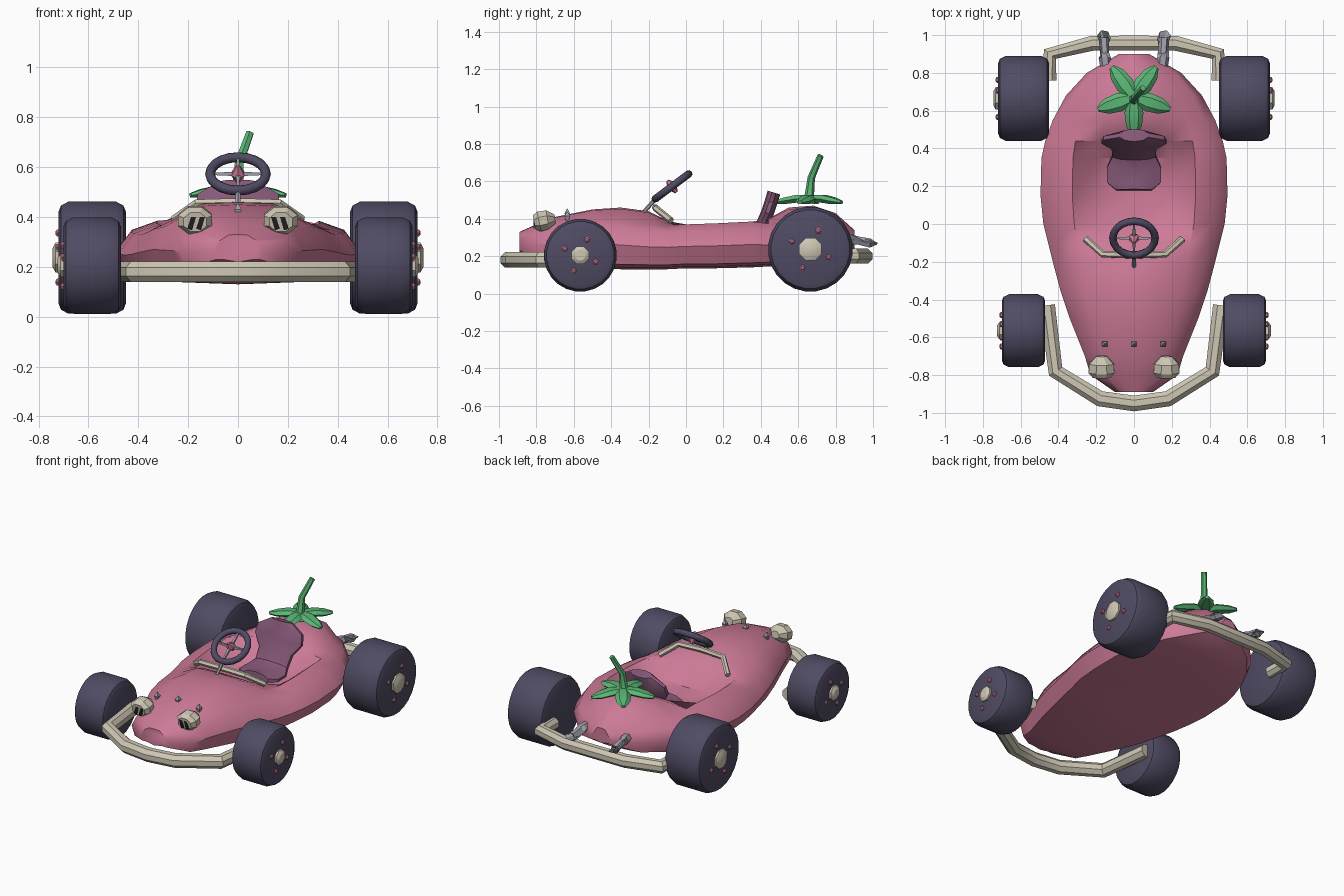
import bpy, bmesh
from math import sin, cos, pi, radians
from mathutils import Vector

if "Cube" in bpy.data.objects:
    bpy.data.objects.remove(bpy.data.objects["Cube"])

X, Y, Z = Vector((1, 0, 0)), Vector((0, 1, 0)), Vector((0, 0, 1))


def material(name, r, g, b):
    m = bpy.data.materials.new(name)
    m.use_nodes = True
    m.diffuse_color = (r, g, b, 1)
    m.node_tree.nodes["Principled BSDF"].inputs["Base Color"].default_value = (r, g, b, 1)
    return m


pink = material("berry pink", .61, .195, .31)
rubber = material("dark rubber", .08, .07, .125)
cream = material("cream", .62, .57, .455)
green = material("leaf green", .105, .47, .18)
plum = material("plum seat", .24, .1, .19)
steel = material("steel grey", .35, .34, .4)
black = material("black", .013, .012, .013)


def smooth(obj, angle):
    bpy.ops.object.select_all(action='DESELECT')
    obj.select_set(True)
    bpy.context.view_layer.objects.active = obj
    bpy.ops.object.shade_smooth_by_angle(angle=radians(angle))


def loft(name, rings, mat, angle=35):
    """Skin a row of equal rings and cap both ends."""
    bm = bmesh.new()
    rows = [[bm.verts.new(p) for p in ring] for ring in rings]
    n = len(rows[0])
    for a, b in zip(rows, rows[1:]):
        for i in range(n):
            j = (i + 1) % n
            bm.faces.new((a[i], a[j], b[j], b[i]))
    bm.faces.new(rows[0])
    bm.faces.new(rows[-1])
    bmesh.ops.recalc_face_normals(bm, faces=bm.faces)
    mesh = bpy.data.meshes.new(name)
    bm.to_mesh(mesh)
    bm.free()
    mesh.materials.append(mat)
    obj = bpy.data.objects.new(name, mesh)
    bpy.context.collection.objects.link(obj)
    smooth(obj, angle)
    return obj


def sweep(name, path, radii, mat, sides=8, ref=Z, angle=35):
    """Sweep an ellipse along a path; radii are a number, or (along ref, across) per point."""
    pts = [Vector(p) for p in path]
    if not isinstance(radii, list):
        radii = [radii] * len(pts)
    rings = []
    for i, p in enumerate(pts):
        a = (p - pts[i - 1]).normalized() if i else (pts[1] - p).normalized()
        b = (pts[i + 1] - p).normalized() if i + 1 < len(pts) else a
        t = (a + b).normalized()
        u = (ref - t * ref.dot(t)).normalized()
        v = t.cross(u)
        r = radii[i] if isinstance(radii[i], tuple) else (radii[i], radii[i])
        rings.append([p + u * r[0] * cos(k) + v * r[1] * sin(k)
                      for k in [2 * pi * (s + .5) / sides for s in range(sides)]])
    return loft(name, rings, mat, angle)


def mirrored(half):
    """Complete a path given from its +x end to the centre line."""
    return half + [(-x, y, z) for x, y, z in reversed(half) if x]


# Body: stations of y, half width, underside, shoulder height, centre height
stations = [
    (-.89, .1, .22, .31, .33), (-.8, .23, .18, .34, .37), (-.7, .26, .16, .37, .41),
    (-.5, .34, .14, .4, .45), (-.35, .39, .13, .39, .46), (-.2, .43, .13, .37, .44),
    (-.1, .455, .13, .365, .39), (0, .48, .135, .37, .27), (.15, .495, .135, .375, .25),
    (.35, .49, .14, .385, .25), (.44, .47, .145, .375, .4), (.55, .43, .15, .37, .46),
    (.68, .36, .16, .38, .47), (.8, .25, .18, .36, .43), (.9, .08, .24, .3, .34)]


def body_ring(y, w, low, rim, mid):
    side = (low + rim) / 2
    half = [(.38, mid * .9 + rim * .1), (.66, rim), (.87, rim - .3 * (rim - side)),
            (1, side), (.9, low + .2 * (side - low)), (.6, low + .01)]
    return ([(0, y, mid)] + [(w * f, y, z) for f, z in half] + [(0, y, low)]
            + [(-w * f, y, z) for f, z in reversed(half)])


loft("body", [body_ring(*s) for s in stations], pink, 40)

# Seat pan and backrest in one curved piece
seat = [(.18, .27, .1), (.22, .265, .15), (.3, .265, .15), (.36, .29, .12), (.405, .36, .125),
        (.435, .43, .18), (.455, .49, .17), (.47, .54, .08)]
sweep("seat", [(0, y, z) for y, z, w in seat], [(w, .035) for y, z, w in seat], plum, 10, X)

# Wheels with hubs and lug nuts
for axle, y, r, inner, outer, hub, nut in (("front", -.565, .195, .47, .7, .05, .09),
                                           ("rear", .665, .227, .45, .72, .065, .107)):
    for s, side in ((1, "left"), (-1, "right")):
        label = axle + "_" + side
        z = r + .01

        def along(*xs):
            return [(s * x, y, z) for x in xs]

        sweep(label + "_tyre", along(inner, inner + .01, inner + .04, outer - .04, outer - .01, outer),
              [r * .82, r * .93, r, r, r * .93, r * .82], rubber, 24)
        sweep(label + "_hub", along(outer - .02, outer + .012, outer + .025),
              [hub, hub, hub * .6], cream, 8)
        for k in range(4):
            a = radians(67 + 90 * k)
            ny, nz = y + nut * cos(a), z + nut * sin(a)
            sweep(label + "_lug_nut", [(s * (outer + d), ny, nz) for d in (-.01, .006, .012)],
                  [.016, .016, .008], pink, 6)

# Bumpers
sweep("front_bumper", mirrored([(.46, -.43, .18), (.415, -.78, .18), (.18, -.925, .18), (0, -.95, .18)]),
      .045, cream, 8)
sweep("rear_bumper", mirrored([(.45, .76, .2), (.445, .9, .2), (.22, .957, .2), (0, .957, .2)]),
      .043, cream, 8)

# Dash bar
sweep("dash_bar", mirrored([(.255, -.08, .39), (.165, -.16, .455), (0, -.165, .46)]), .018, cream, 6)

# Steering wheel, tilted with its top towards the seat
tilt = .64
centre = Vector((0, -.075, .573))
slope = Vector((0, cos(tilt), sin(tilt)))
normal = Vector((0, -sin(tilt), cos(tilt)))
bpy.ops.mesh.primitive_torus_add(location=centre, rotation=(tilt, 0, 0), major_radius=.112,
                                 minor_radius=.02, major_segments=20, minor_segments=8)
rim = bpy.context.object
rim.name = "steering_rim"
rim.data.materials.append(rubber)
smooth(rim, 50)
for name, axis, ref in (("cross_spoke", X, Y), ("upright_spoke", slope, X)):
    sweep(name, [centre - axis * .11, centre, centre + axis * .11], [.006, .013, .006], steel, 4, ref)
sweep("steering_hub", [centre - normal * .04, centre, centre + normal * .04], [.008, .03, .008], pink, 6, X)
sweep("steering_column", [(0, -.24, .42), (0, -.16, .51)], .011, steel, 6, X)

# Headlight eyes with slanted dark plates
for s, side in ((1, "left"), (-1, "right")):
    sweep(side + "_eye", [(s * .172, y, z) for y, z in ((-.812, .38), (-.785, .385), (-.74, .395), (-.7, .4))],
          [(.042, .05), (.058, .074), (.055, .07), (.025, .03)], cream, 8, Z, 30)
    for x in (.142, .178):
        sweep(side + "_pupil_bar", [(s * (x + .016), -.813, .35), (s * x, -.813, .402)],
              [(.014, .004)] * 2, black, 4, X)

# Hood studs
for x, z in ((-.155, .415), (0, .43), (.155, .415)):
    sweep("hood_stud", [(x, -.635, z - .03), (x, -.635, z), (x, -.635, z + .025)],
          [.01, .02, .002], steel, 4, X, 20)

# Exhaust pipes with dark mouths
for s, side in ((1, "left"), (-1, "right")):
    x = s * .155
    sweep(side + "_exhaust", [(x - s * .01, .8, .295), (x, .88, .29), (x + s * .005, .99, .27),
                              (x + s * .005, .985, .27), (x, .9, .288)],
          [.028, .032, .038, .028, .024], steel, 6, Z, 25)

# Leafy crown: five leaves and a bent stem
crown = Vector((0, .67, .495))
for k in range(5):
    a = radians(-90 + 72 * k)
    out = Vector((cos(a), sin(a), 0))
    sweep("crown_leaf", [crown + out * d + Z * h for d, h in ((0, .01), (.08, .012), (.15, 0), (.2, -.008))],
          [(.022, .03), (.024, .05), (.02, .042), (.01, .015)], green, 6)
sweep("crown_stem", [(0, .66, .48), (0, .66, .53), (.005, .67, .62), (.048, .72, .738)],
      [.05, .025, .02, .017], green, 6, X)
